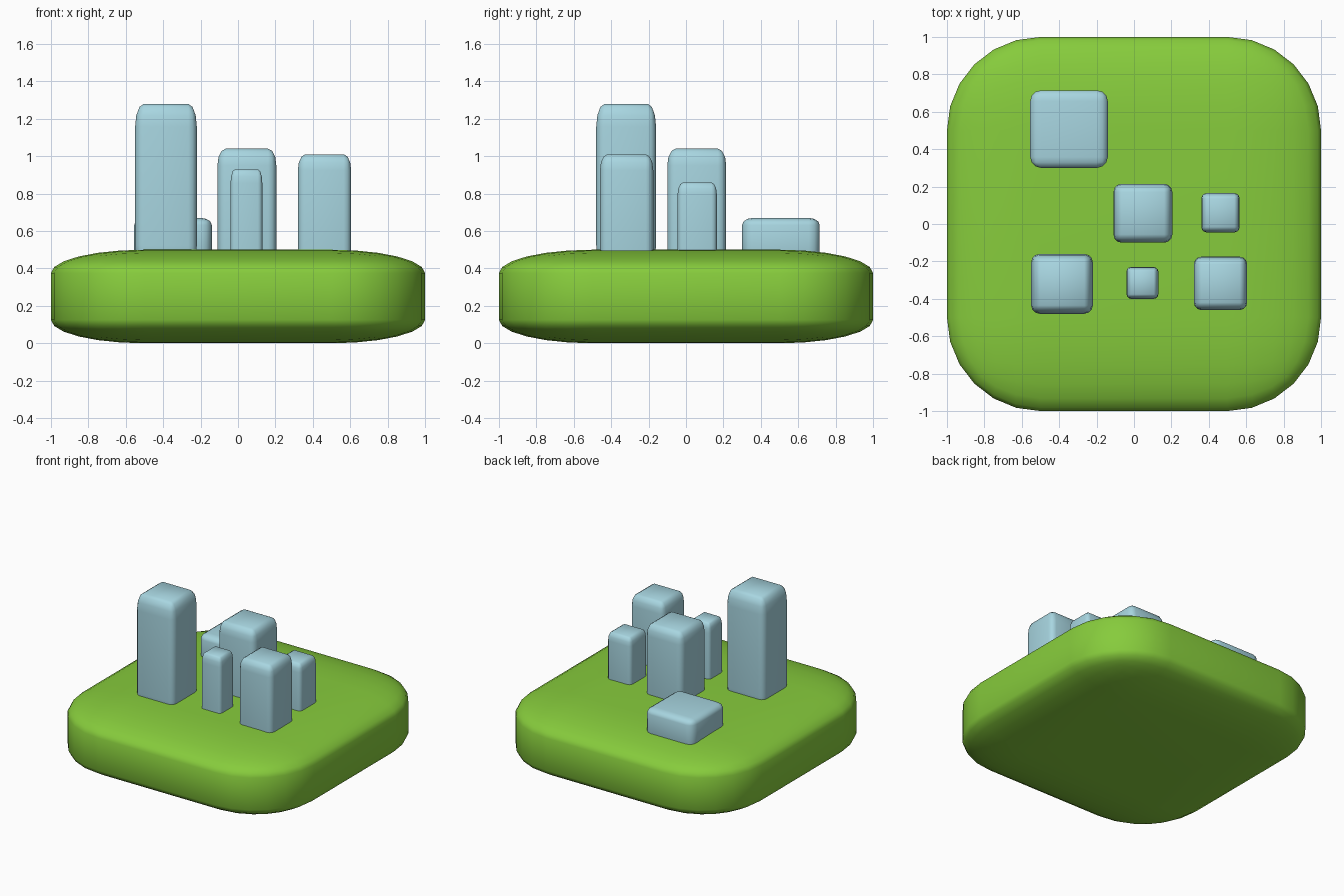
import bpy
import bmesh

cube = bpy.data.objects.get("Cube")
if cube:
    bpy.data.objects.remove(cube, do_unlink=True)


def make_material(name, color):
    mat = bpy.data.materials.new(name)
    mat.use_nodes = True
    mat.diffuse_color = (*color, 1)
    mat.node_tree.nodes["Principled BSDF"].inputs["Base Color"].default_value = (*color, 1)
    return mat


def rounded_block(name, x, y, z, fraction, segments, mat):
    """Round a unit cube, then stretch it to the (min, max) ranges on each axis."""
    bm = bmesh.new()
    bmesh.ops.create_cube(bm, size=1)
    bmesh.ops.bevel(bm, geom=bm.edges[:], offset=fraction, offset_type='OFFSET',
                    segments=segments, profile=0.5, affect='EDGES')
    for v in bm.verts:
        for axis, (low, high) in enumerate((x, y, z)):
            v.co[axis] = (low + high) / 2 + v.co[axis] * (high - low)
    for f in bm.faces:
        f.smooth = True
    bm.normal_update()
    mesh = bpy.data.meshes.new(name)
    bm.to_mesh(mesh)
    bm.free()
    mesh.materials.append(mat)
    obj = bpy.data.objects.new(name, mesh)
    bpy.context.collection.objects.link(obj)
    return obj


grass = make_material("grass_green", (0.24, 0.60, 0.045))
glass = make_material("pale_blue", (0.39, 0.67, 0.75))

# Rounded ground slab
rounded_block("ground_slab", (-1, 1), (-1, 1), (0, 0.5), 0.25, 6, grass)

# Towers: name, x range, y range, top height; feet sink into the slab
towers = [
    ("tall_tower", (-0.55, -0.22), (-0.48, -0.16), 1.28),
    ("centre_tower", (-0.11, 0.205), (-0.10, 0.215), 1.04),
    ("front_left_tower", (0.32, 0.605), (-0.46, -0.175), 1.01),
    ("slim_tower", (-0.04, 0.13), (-0.40, -0.23), 0.93),
    ("side_tower", (0.36, 0.565), (-0.045, 0.165), 0.86),
    ("low_block", (-0.555, -0.14), (0.30, 0.715), 0.67),
]
for name, x, y, top in towers:
    rounded_block(name, x, y, (0.4, top), 0.14, 3, glass)
